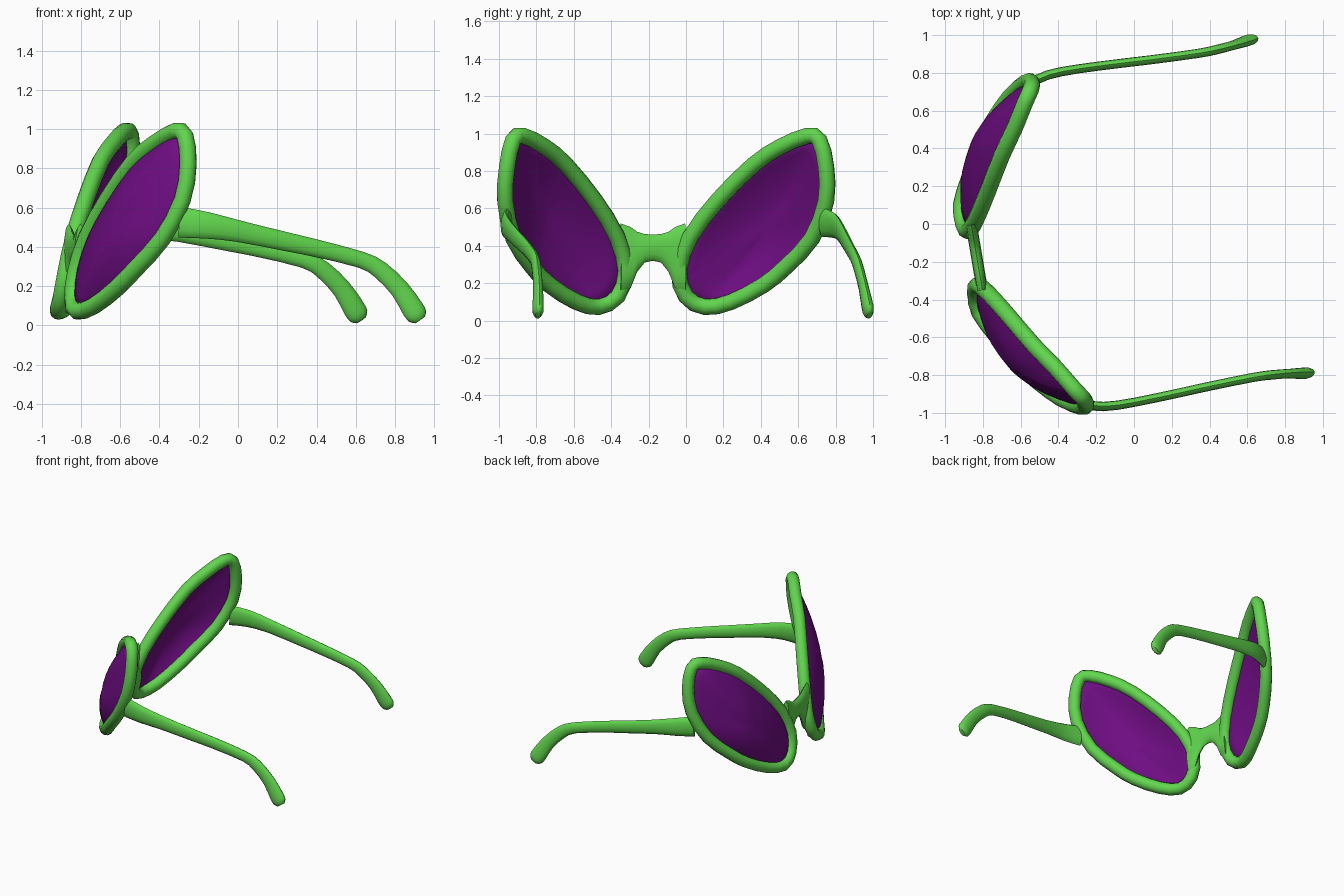
import bpy, bmesh, math
from mathutils import Vector as V

if "Cube" in bpy.data.objects:
    bpy.data.objects.remove(bpy.data.objects["Cube"])

TURN = math.radians(9.6)          # the glasses stand slightly turned about z
OFFSET = (0.006, -0.0355, 0)


def material(name, col):
    m = bpy.data.materials.new(name)
    m.diffuse_color = (*col, 1)
    m.use_nodes = True
    m.node_tree.nodes["Principled BSDF"].inputs["Base Color"].default_value = m.diffuse_color
    return m


GREEN = material("green_plastic", (0.12, 0.67, 0.075))
PURPLE = material("purple_lens", (0.16, 0.004, 0.23))


def finish(name, bm, mat, angle=50):
    bmesh.ops.recalc_face_normals(bm, faces=bm.faces)
    me = bpy.data.meshes.new(name)
    bm.to_mesh(me)
    bm.free()
    me.materials.append(mat)
    ob = bpy.data.objects.new(name, me)
    bpy.context.collection.objects.link(ob)
    ob.location = OFFSET
    ob.rotation_euler.z = TURN
    bpy.ops.object.select_all(action='DESELECT')
    ob.select_set(True)
    bpy.context.view_layer.objects.active = ob
    bpy.ops.object.shade_smooth_by_angle(angle=math.radians(angle))
    return ob


def smooth_path(pts, closed, steps=2):
    """Catmull-Rom interpolation of points of any dimension."""
    n, out = len(pts), []
    for i in range(n if closed else n - 1):
        idx = [(i + k) % n if closed else min(max(i + k, 0), n - 1) for k in (-1, 0, 1, 2)]
        a, b, c, d = (V(pts[k]) for k in idx)
        for s in range(steps):
            t = s / steps
            out.append(0.5 * (2 * b + (c - a) * t + (2 * a - 5 * b + 4 * c - d) * t * t
                              + (3 * b - a - 3 * c + d) * t ** 3))
    return out if closed else out + [V(pts[-1])]


def loft(name, secs, ref, closed=False, sides=12):
    """Elliptical sections (x, y, z, half size along ref, half size across)."""
    bm, rings, n = bmesh.new(), [], len(secs)
    for i, s in enumerate(secs):
        nxt = secs[(i + 1) % n] if closed else secs[min(i + 1, n - 1)]
        prv = secs[i - 1] if closed else secs[max(i - 1, 0)]
        t = (V(nxt[:3]) - V(prv[:3])).normalized()
        a = (ref - t * t.dot(ref)).normalized()
        b = t.cross(a)
        rings.append([bm.verts.new(V(s[:3]) + a * s[3] * math.cos(q) + b * s[4] * math.sin(q))
                      for q in (2 * math.pi * k / sides for k in range(sides))])
    for i in range(n if closed else n - 1):
        r0, r1 = rings[i], rings[(i + 1) % n]
        for k in range(sides):
            j = (k + 1) % sides
            bm.faces.new((r0[k], r0[j], r1[j], r1[k]))
    if not closed:
        bm.faces.new(rings[0])
        bm.faces.new(rings[-1])
    return finish(name, bm, GREEN)


# Rim centre line of one side
RIM = [(-.885, .29, .073), (-.82, .42, .10), (-.73, .58, .19), (-.65, .69, .29),
       (-.535, .81, .44), (-.44, .87, .64), (-.41, .865, .82), (-.42, .83, .965),
       (-.46, .77, .988), (-.54, .64, .93), (-.63, .51, .835), (-.735, .335, .645),
       (-.82, .2, .45), (-.87, .145, .27), (-.89, .185, .13)]

# Temple sections: back, side, height, half width, half height
TEMPLE = [(-.45, .855, .525, .025, .078), (-.32, .89, .51, .025, .068),
          (-.155, .895, .48, .024, .055), (.1, .885, .425, .024, .048),
          (.24, .878, .395, .024, .045), (.48, .87, .335, .024, .042),
          (.58, .873, .283, .025, .046), (.68, .882, .185, .025, .050),
          (.745, .892, .085, .030, .057), (.77, .896, .047, .028, .052),
          (.783, .899, .028, .016, .03)]


def lens(name, path, n, bulge=0.125, rings=6):
    c = sum(path, V((0, 0, 0))) / len(path)
    bm = bmesh.new()
    loops = []
    for r in range(1, rings + 1):
        s = r / rings
        loops.append([bm.verts.new(c + (p - c) * s + n * bulge * (1 - s * s)) for p in path])
    mid = bm.verts.new(c + n * bulge)
    m = len(path)
    for k in range(m):
        j = (k + 1) % m
        bm.faces.new((mid, loops[0][k], loops[0][j]))
        for a, b in zip(loops, loops[1:]):
            bm.faces.new((a[k], b[k], b[j], a[j]))
    ob = finish(name, bm, PURPLE)
    mod = ob.modifiers.new("thickness", 'SOLIDIFY')
    mod.thickness = 0.01


for side, s in (("left", 1), ("right", -1)):
    # Rim, lens and temple of each side
    normal = V((-.84, .52 * s, -.12)).normalized()
    path = smooth_path([(x, y * s, z) for x, y, z in RIM], True)
    loft(side + "_rim", [(*p, .044, .044) for p in path], normal, True)
    lens(side + "_lens", path, normal)
    arm = smooth_path([(x, y * s, z, a, b) for x, y, z, a, b in TEMPLE], False)
    loft(side + "_temple", arm, V((0, 1, 0)))

# Bridge: side, top, bottom of half the profile, mirrored
HALF = [(.175, .52, .15), (.12, .50, .175), (.085, .475, .26), (.045, .463, .31)]
prof = [(-v, t, b) for v, t, b in HALF] + [(0, .46, .32)] + HALF[::-1]


def bridge():
    bm, rings, sides = bmesh.new(), [], 12
    for v, t, b in prof:
        rings.append([bm.verts.new((-.85 + .03 * math.cos(q), v,
                                    (t + b) / 2 + (t - b) / 2 * math.sin(q)))
                      for q in (2 * math.pi * k / sides for k in range(sides))])
    for r0, r1 in zip(rings, rings[1:]):
        for k in range(sides):
            j = (k + 1) % sides
            bm.faces.new((r0[k], r0[j], r1[j], r1[k]))
    bm.faces.new(rings[0])
    bm.faces.new(rings[-1])
    finish("bridge", bm, GREEN)


bridge()
